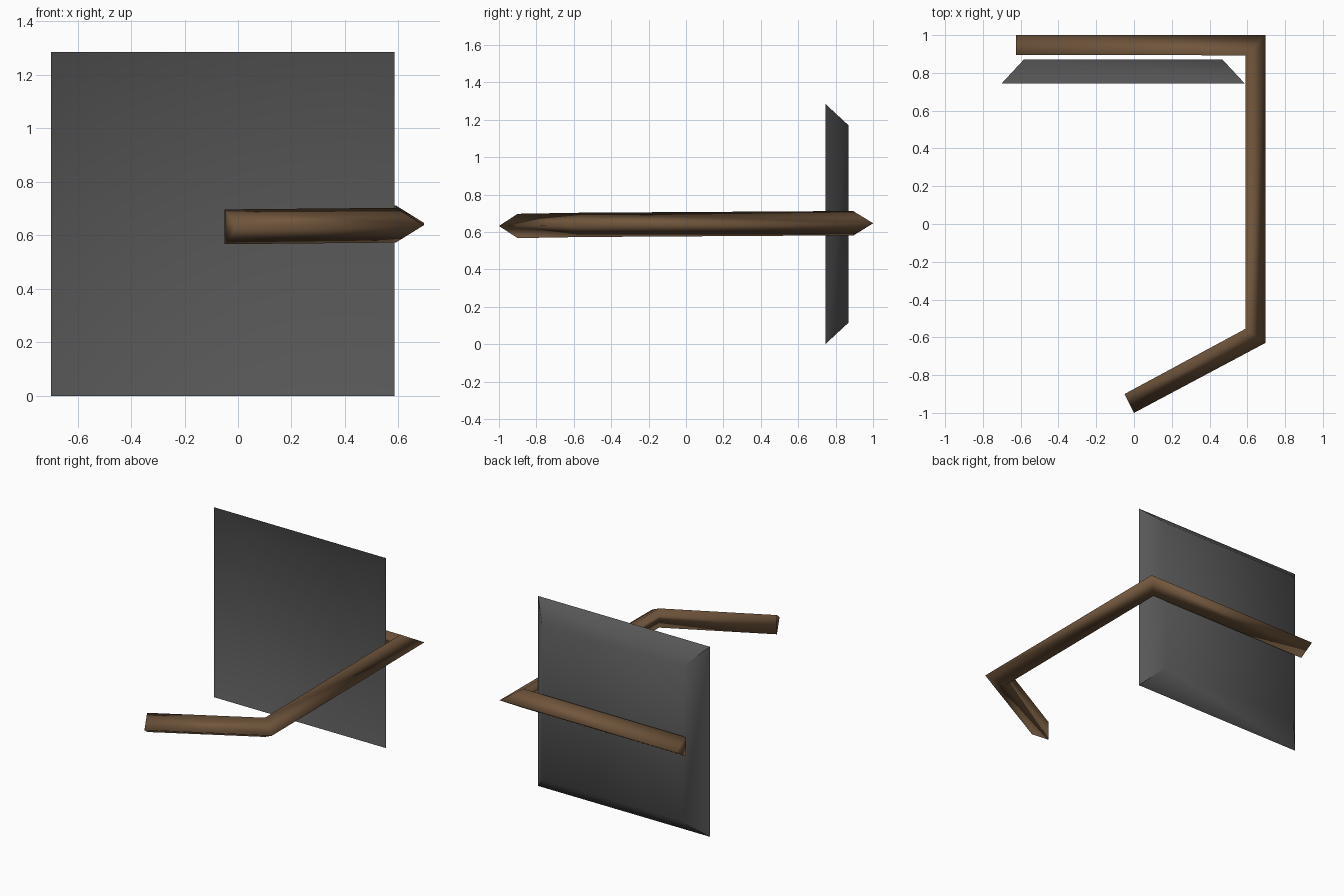
import bpy, bmesh, math

cube = bpy.data.objects.get("Cube")
if cube:
    bpy.data.objects.remove(cube)


def material(name, rgb):
    m = bpy.data.materials.new(name)
    m.use_nodes = True
    color = (*rgb, 1)
    m.diffuse_color = color
    m.node_tree.nodes["Principled BSDF"].inputs["Base Color"].default_value = color
    return m


def loft(name, rings, mat, smooth_angle):
    """Skin a row of equal-sized rings and cap both ends."""
    bm = bmesh.new()
    loops = [[bm.verts.new(p) for p in ring] for ring in rings]
    n = len(loops[0])
    for a, b in zip(loops, loops[1:]):
        for i in range(n):
            j = (i + 1) % n
            bm.faces.new((a[i], a[j], b[j], b[i]))
    bm.faces.new(loops[0])
    bm.faces.new(loops[-1])
    bmesh.ops.recalc_face_normals(bm, faces=bm.faces)
    mesh = bpy.data.meshes.new(name)
    bm.to_mesh(mesh)
    bm.free()
    obj = bpy.data.objects.new(name, mesh)
    bpy.context.collection.objects.link(obj)
    mesh.materials.append(mat)
    bpy.ops.object.select_all(action="DESELECT")
    obj.select_set(True)
    bpy.context.view_layer.objects.active = obj
    bpy.ops.object.shade_smooth_by_angle(angle=math.radians(smooth_angle))
    return obj


brown = material("brown wood", (0.165, 0.093, 0.046))
grey = material("dark grey", (0.095, 0.095, 0.095))


# Square dished panel: recess floor, front rim, back face
def square(y, inset):
    x0, x1 = -0.7 + inset, 0.585 - inset
    z0, z1 = inset, 1.285 - inset
    return [(x0, y, z0), (x1, y, z0), (x1, y, z1), (x0, y, z1)]


loft("panel", [square(0.835, 0.16), square(0.745, 0), square(0.87, 0.116)], grey, 60)


# Bent three-sided bar: flat side facing inward, ridge facing outward
def bar_ring(inner, outer, z, half=0.065):
    return [(*inner, z + half), (*inner, z - half), (*outer, z)]


loft("bent_bar", [
    bar_ring((-0.625, 0.895), (-0.625, 1.0), 0.646),
    bar_ring((0.59, 0.893), (0.695, 1.0), 0.647),
    bar_ring((0.59, -0.555), (0.695, -0.63), 0.638),
    bar_ring((-0.05, -0.90), (0.0, -1.0), 0.632),
], brown, 130)
